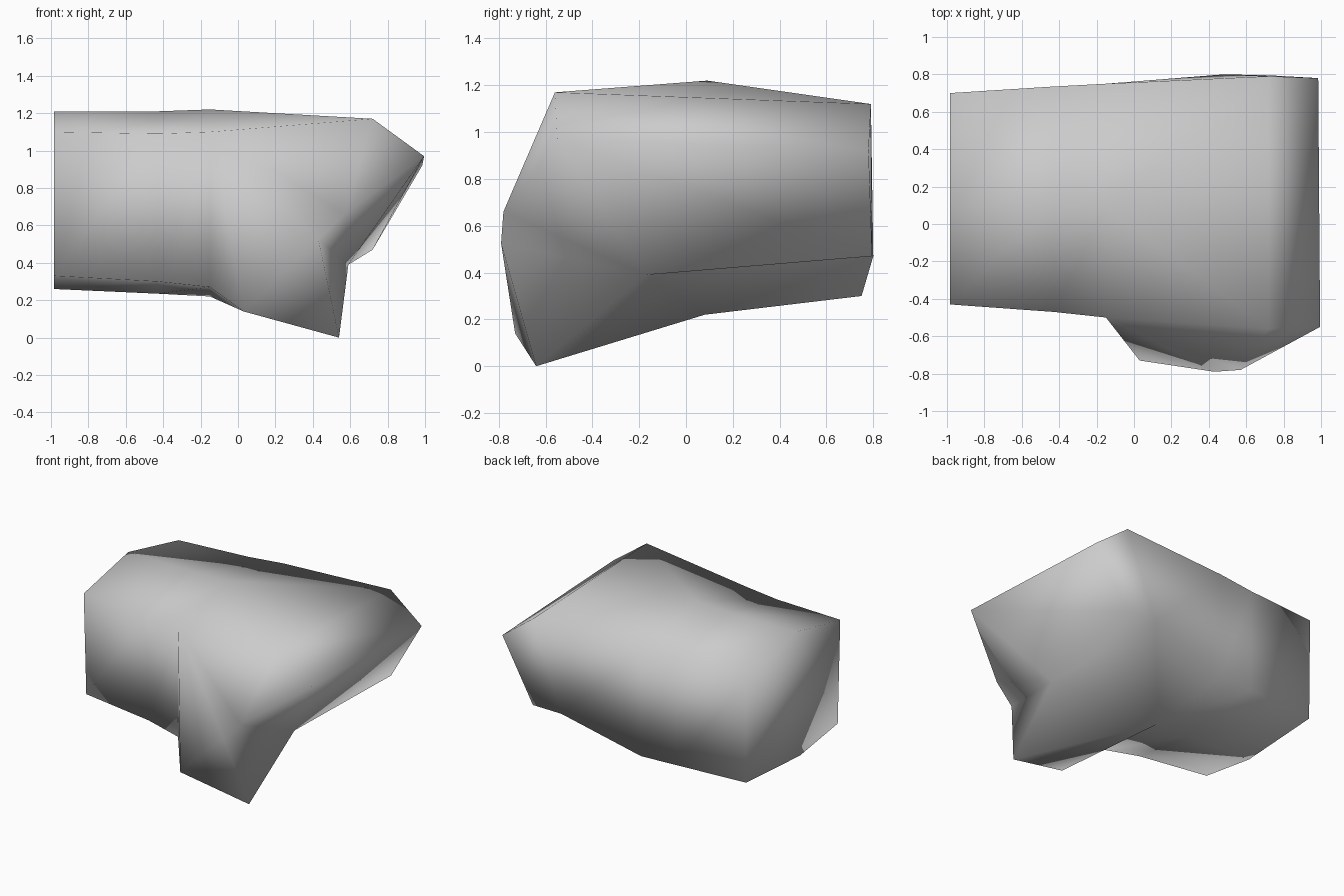
import bpy
import bmesh

cube = bpy.data.objects.get("Cube")
if cube:
    bpy.data.objects.remove(cube, do_unlink=True)

# Single matte grey for the whole body
grey = bpy.data.materials.new("plain grey")
grey.use_nodes = True
colour = (0.6, 0.6, 0.6, 1)
grey.diffuse_color = colour
grey.node_tree.nodes["Principled BSDF"].inputs["Base Color"].default_value = colour

bm = bmesh.new()


def face(*corners):
    return bm.faces.new(corners)


def ring(x, profile):
    """Six-sided cross-section, given as (y, z) points from the front top round the back."""
    return [bm.verts.new((x, y, z)) for y, z in profile]


# Left block: three cross-sections bridged into a tube, closed at the outer end
end = ring(-.985, [(-.43, 1.1), (.1, 1.21), (.7, 1.07), (.69, .3), (.05, .26), (-.4, .33)])
middle = ring(-.43, [(-.47, 1.09), (.1, 1.21), (.735, 1.08), (.73, .3), (.06, .235), (-.45, .3)])
inner = ring(-.15, [(-.5, 1.1), (.09, 1.22), (.75, 1.1), (.75, .3), (.08, .22), (-.5, .27)])
for near, far in ((end, middle), (middle, inner)):
    for i in range(len(near)):
        j = (i + 1) % len(near)
        face(near[i], near[j], far[j], far[i])
face(*end)
front_top, mid_top, back_top, back_low, mid_low, front_low = inner

# Corner points of the right block and of the pointed lower lobe
corner = {name: bm.verts.new(place) for name, place in {
    "shoulder_front": (.72, -.56, 1.17),
    "shoulder_back": (.72, .79, 1.12),
    "ridge_front": (.995, -.55, .97),
    "ridge_back": (.985, .78, .92),
    "base_back": (.72, .795, .47),
    "base_inner": (.48, .8, .47),
    "lobe_left": (.03, -.73, .14),
    "lobe_tip": (.54, -.64, 0),
    "lobe_front": (.43, -.79, .525),
    "brow": (.57, -.78, .66),
    "notch": (.59, -.17, .39),
}.items()}


def patch(*names):
    face(*[corner[n] if isinstance(n, str) else n for n in names])


# Top
patch(front_top, mid_top, "shoulder_front")
patch(mid_top, "shoulder_back", "shoulder_front")
patch(mid_top, back_top, "shoulder_back")
# Back
patch(back_top, back_low, "base_inner")
patch(back_top, "base_inner", "shoulder_back")
patch("base_inner", "base_back", "shoulder_back")
patch("shoulder_back", "base_back", "ridge_back")
# Right side
patch("shoulder_front", "shoulder_back", "ridge_back", "ridge_front")
patch("ridge_front", "ridge_back", "base_back", "notch")
patch("ridge_front", "notch", "brow")
patch("shoulder_front", "ridge_front", "brow")
# Front
patch(front_top, "shoulder_front", "brow")
patch(front_top, "brow", "lobe_front")
patch(front_top, "lobe_front", "lobe_left")
patch(front_top, "lobe_left", front_low)
# Lower lobe
patch("lobe_left", "lobe_front", "lobe_tip")
patch("lobe_front", "notch", "lobe_tip")
patch("lobe_front", "brow", "notch")
# Underside
patch(front_low, "lobe_left", mid_low)
patch("lobe_left", "lobe_tip", mid_low)
patch("lobe_tip", "notch", mid_low)
patch(mid_low, "notch", "base_inner")
patch("notch", "base_back", "base_inner")
patch(mid_low, "base_inner", back_low)

bmesh.ops.recalc_face_normals(bm, faces=bm.faces[:])
for f in bm.faces:
    f.smooth = True

mesh = bpy.data.meshes.new("faceted_body")
bm.to_mesh(mesh)
bm.free()
mesh.materials.append(grey)
body = bpy.data.objects.new("faceted_body", mesh)
bpy.context.collection.objects.link(body)
